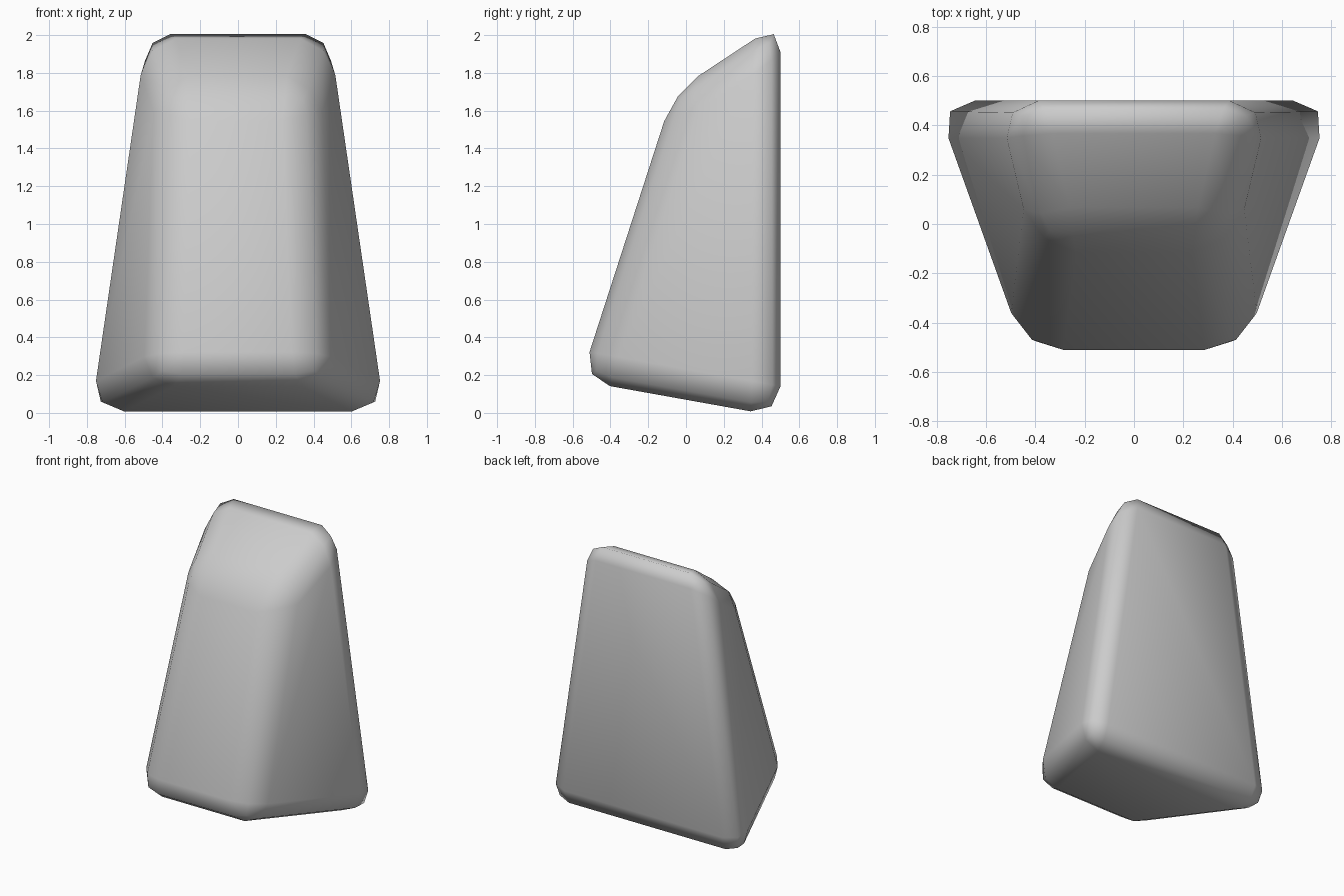
import bpy
import bmesh

cube = bpy.data.objects.get("Cube")
if cube:
    bpy.data.objects.remove(cube, do_unlink=True)

# Stone colour
stone = bpy.data.materials.new("stone_grey")
stone.use_nodes = True
grey = (0.6, 0.6, 0.6, 1)
stone.diffuse_color = grey
stone.node_tree.nodes["Principled BSDF"].inputs["Base Color"].default_value = grey

# Side outline: (half width, y, z), from bottom front round to bottom back
outline = [(0.45, -0.56, 0.17), (0.39, -0.066, 1.697),
           (0.525, 0.50, 2.07), (0.83, 0.50, -0.02)]

# Tapered block between two mirrored sides
bm = bmesh.new()
left = [bm.verts.new((x, y, z)) for x, y, z in outline]
right = [bm.verts.new((-x, y, z)) for x, y, z in outline]
bm.faces.new(left)
bm.faces.new(right[::-1])
for i in range(4):
    j = (i + 1) % 4
    bm.faces.new((left[i], right[i], right[j], left[j]))
bmesh.ops.recalc_face_normals(bm, faces=bm.faces[:])

# Rounded edges and corners
bmesh.ops.bevel(bm, geom=bm.edges[:], offset=0.16, offset_type='OFFSET',
                segments=2, profile=0.5, affect='EDGES', clamp_overlap=True)
for f in bm.faces:
    f.smooth = True

mesh = bpy.data.meshes.new("tapered_block")
bm.to_mesh(mesh)
bm.free()
mesh.materials.append(stone)
block = bpy.data.objects.new("tapered_block", mesh)
bpy.context.collection.objects.link(block)
